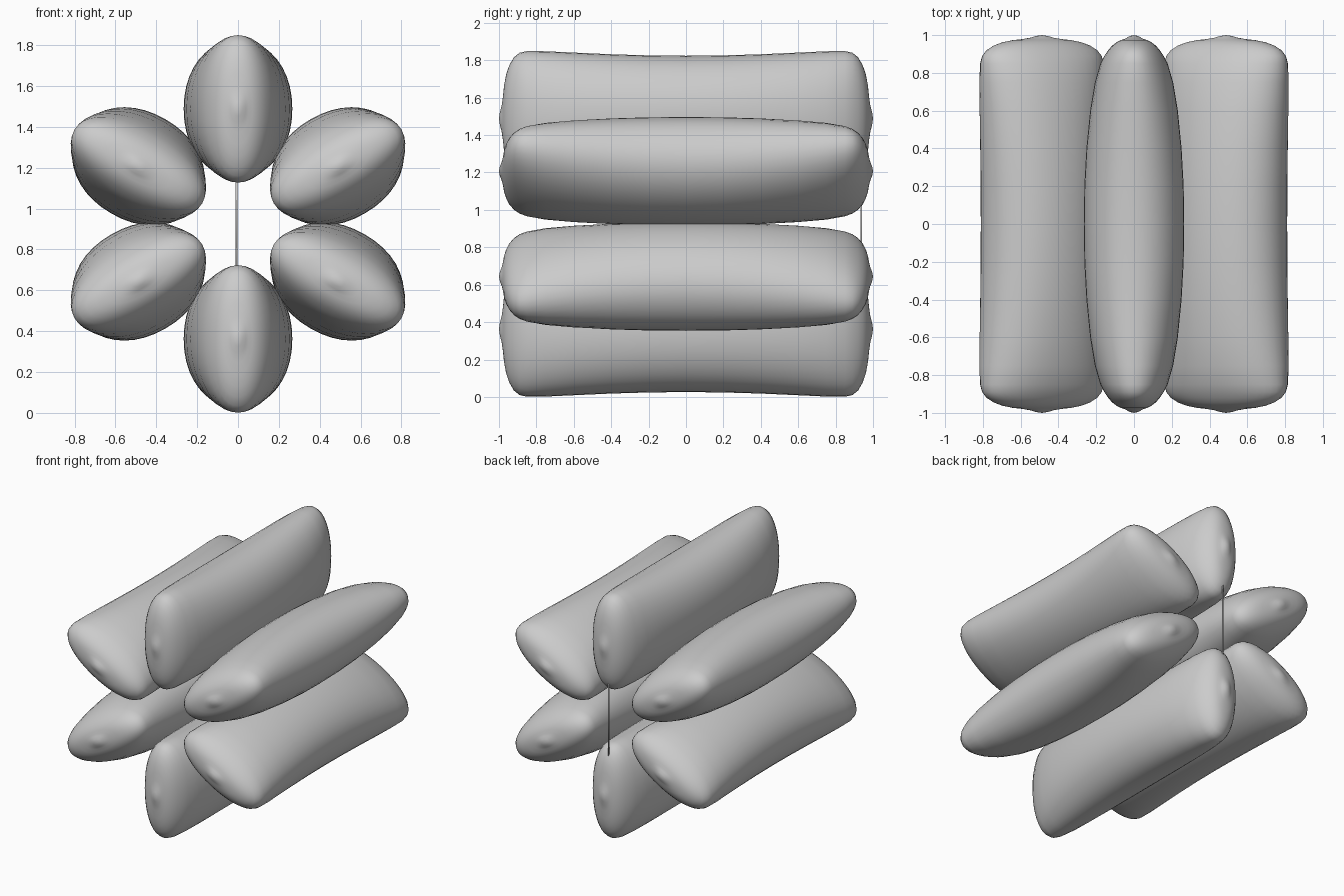
import bpy, bmesh, math
from mathutils import Matrix

if "Cube" in bpy.data.objects:
    bpy.data.objects.remove(bpy.data.objects["Cube"])

CENTRE_Z = 0.925   # axis of the ring of cushions
RING = 0.563       # distance of each cushion from the axis
SIDES = 40

# Cushion stations: distance along length, half height, half thickness
HALF = [(0.0, 0.336, 0.266), (0.2, 0.338, 0.263), (0.4, 0.344, 0.252),
        (0.6, 0.353, 0.232), (0.75, 0.360, 0.207), (0.85, 0.361, 0.178),
        (0.89, 0.352, 0.157), (0.92, 0.328, 0.137), (0.945, 0.285, 0.115),
        (0.962, 0.235, 0.092), (0.973, 0.175, 0.071), (0.979, 0.115, 0.052),
        (0.986, 0.068, 0.038), (0.995, 0.035, 0.022)]
STATIONS = [(-y, a, b) for y, a, b in reversed(HALF[1:])] + HALF


def power(v, e):
    return math.copysign(abs(v) ** e, v)


def finish(bm, name):
    bmesh.ops.recalc_face_normals(bm, faces=bm.faces[:])
    for f in bm.faces:
        f.smooth = True
    mesh = bpy.data.meshes.new(name)
    bm.to_mesh(mesh)
    bm.free()
    ob = bpy.data.objects.new(name, mesh)
    bpy.context.collection.objects.link(ob)
    return ob


def cushion(name, angle):
    """Pillow lofted along y, then turned around the ring axis."""
    bm = bmesh.new()
    rings = []
    for y, a, b in STATIONS:
        ring = []
        for i in range(SIDES):
            t = 2 * math.pi * i / SIDES
            ring.append(bm.verts.new((b * power(math.cos(t), 0.95), y,
                                      RING + a * power(math.sin(t), 0.95))))
        rings.append(ring)
    for r0, r1 in zip(rings, rings[1:]):
        for i in range(SIDES):
            j = (i + 1) % SIDES
            bm.faces.new((r0[i], r0[j], r1[j], r1[i]))
    # small nub closing each end
    for ring, y in ((rings[0], -1.0), (rings[-1], 1.0)):
        tip = bm.verts.new((0, y, RING))
        for i in range(SIDES):
            bm.faces.new((ring[i], ring[(i + 1) % SIDES], tip))
    bm.transform(Matrix.Translation((0, 0, CENTRE_Z)) @ Matrix.Rotation(angle, 4, 'Y'))
    return finish(bm, name)


# Six cushions around the axis
for k in range(6):
    cushion(f"cushion_{k + 1}", math.radians(60 * k))

# Thin cord linking the top and bottom cushions near the back
bm = bmesh.new()
bmesh.ops.create_cone(bm, cap_ends=True, segments=12, radius1=0.005, radius2=0.005,
                      depth=0.56, matrix=Matrix.Translation((-0.008, 0.937, CENTRE_Z)))
finish(bm, "cord")
